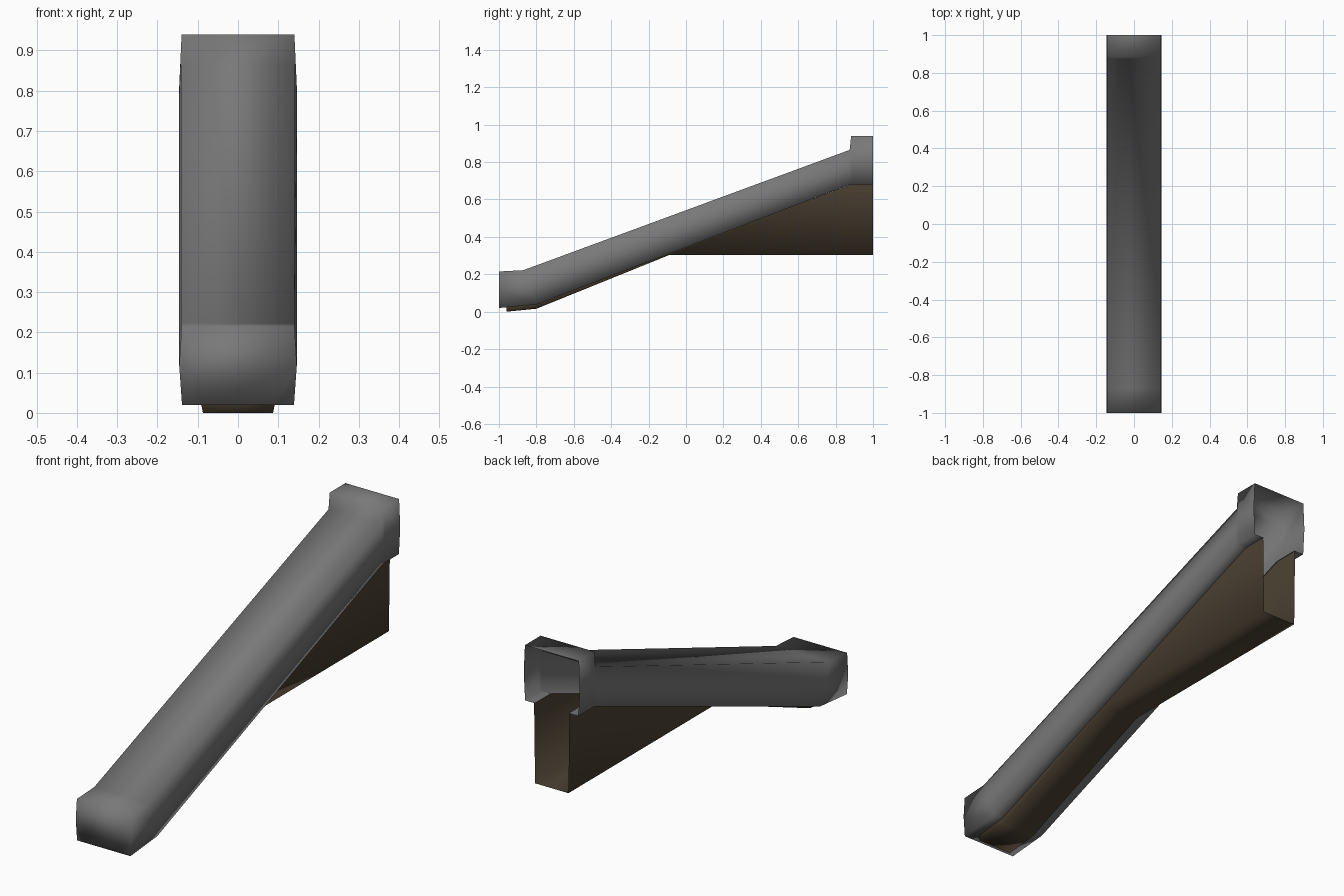
import bpy, bmesh

if "Cube" in bpy.data.objects:
    bpy.data.objects.remove(bpy.data.objects["Cube"])

def material(name, rgb):
    m = bpy.data.materials.new(name)
    m.diffuse_color = (*rgb, 1)
    m.use_nodes = True
    m.node_tree.nodes["Principled BSDF"].inputs["Base Color"].default_value = m.diffuse_color
    return m

grey = material("stone grey", (0.19, 0.19, 0.19))
brown = material("dark brown", (0.075, 0.055, 0.034))

def loft(name, rings, mat, floor_spans=()):
    """Skin open cross-sections along y, cap the front, leave the back open."""
    bm = bmesh.new()
    rows = [[bm.verts.new(p) for p in ring] for ring in rings]
    for i, (a, b) in enumerate(zip(rows, rows[1:])):
        for j in range(len(a) - 1):
            bm.faces.new((a[j], b[j], b[j + 1], a[j + 1]))
        if i in floor_spans:
            bm.faces.new((a[-1], b[-1], b[0], a[0]))
    bm.faces.new(rows[0])
    bmesh.ops.recalc_face_normals(bm, faces=bm.faces)
    # an open shell can come out inverted: the front cap must face -y
    bm.faces.ensure_lookup_table()
    if bm.faces[-1].normal.y > 0:
        bmesh.ops.reverse_faces(bm, faces=bm.faces)
    me = bpy.data.meshes.new(name)
    bm.to_mesh(me)
    bm.free()
    me.materials.append(mat)
    me.polygons.foreach_set("use_smooth", [True] * len(me.polygons))
    ob = bpy.data.objects.new(name, me)
    bpy.context.collection.objects.link(ob)
    return ob

def mirrored(half):
    return half + [(-x, y, z) for x, y, z in reversed(half)]

# Sloping rail: bottom y, bottom z, top y, top z at each station
def rail_ring(yb, zb, yt, zt):
    ym, zm = (yb + yt) / 2, (zb + zt) / 2
    return mirrored([(-0.088, yb, zb), (-0.139, yb, zb),
                     (-0.146, ym, zm), (-0.140, yt, zt)])

rail = [(-1, 0.02, -1, 0.215), (-0.8, 0.038, -0.87, 0.222),
        (0.87, 0.677, 0.875, 0.865), (0.89, 0.68, 0.883, 0.94),
        (1, 0.68, 1, 0.94)]
loft("sloping_rail", [rail_ring(*s) for s in rail], grey, floor_spans=(0,))

# Wedge support under the rail: y, bottom z, top z
def support_ring(y, zb, zt):
    return mirrored([(-0.092, y, zt), (-0.087, y, zb)])

support = [(-0.96, 0.0, 0.024), (-0.8, 0.016, 0.038), (-0.09, 0.303, 0.312),
           (0.88, 0.303, 0.68), (1, 0.303, 0.68)]
loft("wedge_support", [support_ring(*s) for s in support], brown)
